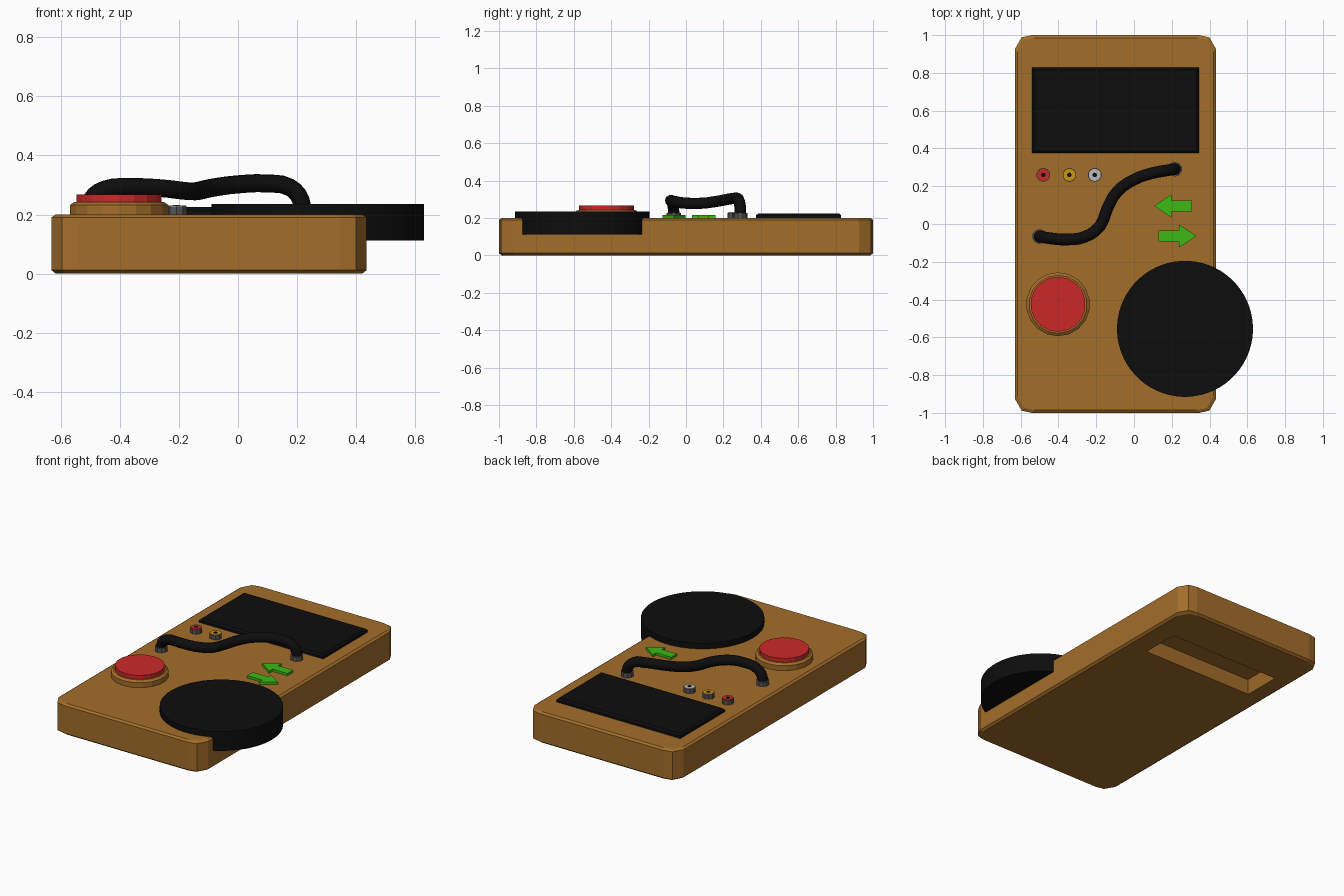
import bpy, bmesh
from math import cos, sin, tau
from mathutils import Vector

if "Cube" in bpy.data.objects:
    bpy.data.objects.remove(bpy.data.objects["Cube"])


def material(name, rgb):
    m = bpy.data.materials.new(name)
    m.diffuse_color = (*rgb, 1)
    m.use_nodes = True
    m.node_tree.nodes["Principled BSDF"].inputs["Base Color"].default_value = m.diffuse_color
    return m


WOOD = material("wood", (0.37, 0.155, 0.023))
BLACK = material("black", (0.004, 0.004, 0.004))
RED = material("red", (0.6, 0.022, 0.022))
GREEN = material("green", (0.045, 0.48, 0.007))
YELLOW = material("yellow", (0.6, 0.31, 0.006))
WHITE = material("white", (0.5, 0.5, 0.5))
STEEL = material("steel", (0.09, 0.09, 0.1))


def stack(name, outline, centre, levels, mat):
    """Loft an outline through (z, inset) levels and cap both ends."""
    cx, cy = centre
    hx = max(abs(p[0]) for p in outline)
    hy = max(abs(p[1]) for p in outline)
    bm = bmesh.new()
    rings = [[bm.verts.new((cx + x * (hx - i) / hx, cy + y * (hy - i) / hy, z))
              for x, y in outline] for z, i in levels]
    n = len(outline)
    for a, b in zip(rings, rings[1:]):
        for k in range(n):
            bm.faces.new((a[k], a[(k + 1) % n], b[(k + 1) % n], b[k]))
    bm.faces.new(rings[0])
    bm.faces.new(rings[-1])
    bmesh.ops.recalc_face_normals(bm, faces=bm.faces)
    me = bpy.data.meshes.new(name)
    bm.to_mesh(me)
    bm.free()
    me.materials.append(mat)
    ob = bpy.data.objects.new(name, me)
    bpy.context.collection.objects.link(ob)
    return ob


def circle(r, n):
    return [(r * cos(tau * (k + 0.5) / n), r * sin(tau * (k + 0.5) / n)) for k in range(n)]


def rect(hx, hy):
    return [(hx, -hy), (hx, hy), (-hx, hy), (-hx, -hy)]


def smooth(ob):
    bpy.ops.object.select_all(action='DESELECT')
    ob.select_set(True)
    bpy.context.view_layer.objects.active = ob
    bpy.ops.object.shade_smooth_by_angle(angle=0.6)


# Case with faceted corners and softened rims
HX, HY = 0.533, 1.0
corner = [(HX, HY - 0.075), (HX - 0.036, HY - 0.012), (HX - 0.09, HY)]
quarter = corner + [(-x, y) for x, y in reversed(corner)]
outline = quarter + [(-x, -y) for x, y in quarter]
case = stack("case", outline, (-0.098, 0),
             [(0, 0.015), (0.012, 0), (0.19, 0), (0.2, 0.014)], WOOD)

# Recess in the underside
cutter = stack("recess_cutter", rect(0.4, 0.125), (-0.113, 0.585),
               [(-0.02, -0.005), (0.085, 0.02)], WOOD)
cutter.hide_render = True
cutter.hide_viewport = True
cut = case.modifiers.new("recess", 'BOOLEAN')
cut.operation = 'DIFFERENCE'
cut.solver = 'EXACT'
cut.object = cutter

# Display panel
stack("display", rect(0.442, 0.227), (-0.098, 0.602),
      [(0.19, 0), (0.215, 0), (0.225, 0.012)], BLACK)

# Large dial overhanging the edge
smooth(stack("dial", circle(0.36, 64), (0.27, -0.555), [(0.112, 0), (0.236, 0)], BLACK))

# Push button on its collar
stack("button_collar", circle(0.169, 18), (-0.402, -0.425),
      [(0.19, 0), (0.232, 0), (0.243, 0.015)], WOOD)
stack("button", circle(0.146, 18), (-0.402, -0.425), [(0.235, 0), (0.268, 0)], RED)

# Row of three sockets
for k, (x, mat) in enumerate([(-0.48, RED), (-0.342, YELLOW), (-0.208, WHITE)], 1):
    stack(f"socket_nut_{k}", circle(0.037, 10), (x, 0.26), [(0.19, 0), (0.228, 0)], STEEL)
    stack(f"socket_ring_{k}", circle(0.033, 10), (x, 0.26), [(0.225, 0), (0.231, 0)], mat)
    stack(f"socket_hole_{k}", circle(0.012, 10), (x, 0.26), [(0.228, 0), (0.233, 0)], BLACK)

# Direction arrows
arrow = [(0.1, 0), (0.007, 0.062), (0.007, 0.029), (-0.1, 0.029),
         (-0.1, -0.029), (0.007, -0.029), (0.007, -0.062)]
for name, s, c in (("arrow_right", 1, (0.23, -0.064)), ("arrow_left", -1, (0.206, 0.095))):
    stack(name, [(s * x, s * y) for x, y in arrow], c, [(0.19, 0), (0.215, 0)], GREEN)

# Cable looping between two plugs
path = [(-0.5, -0.066, 0.2), (-0.495, -0.067, 0.25), (-0.45, -0.075, 0.285),
        (-0.36, -0.082, 0.293), (-0.26, -0.068, 0.289), (-0.18, -0.01, 0.28),
        (-0.14, 0.085, 0.279), (-0.09, 0.17, 0.29), (0, 0.235, 0.302),
        (0.1, 0.27, 0.305), (0.175, 0.284, 0.292), (0.212, 0.29, 0.25), (0.216, 0.29, 0.2)]
cu = bpy.data.curves.new("cable", 'CURVE')
cu.dimensions = '3D'
cu.bevel_depth = 0.031
cu.bevel_resolution = 3
cu.resolution_u = 3
cu.use_fill_caps = True
sp = cu.splines.new('BEZIER')
sp.bezier_points.add(len(path) - 1)
for bp, p in zip(sp.bezier_points, path):
    bp.co = Vector(p)
    bp.handle_left_type = bp.handle_right_type = 'AUTO'
cu.materials.append(BLACK)
bpy.context.collection.objects.link(bpy.data.objects.new("cable", cu))

for k, p in enumerate((path[0], path[-1]), 1):
    stack(f"cable_plug_{k}", circle(0.039, 10), p[:2], [(0.19, 0), (0.228, 0)], STEEL)
